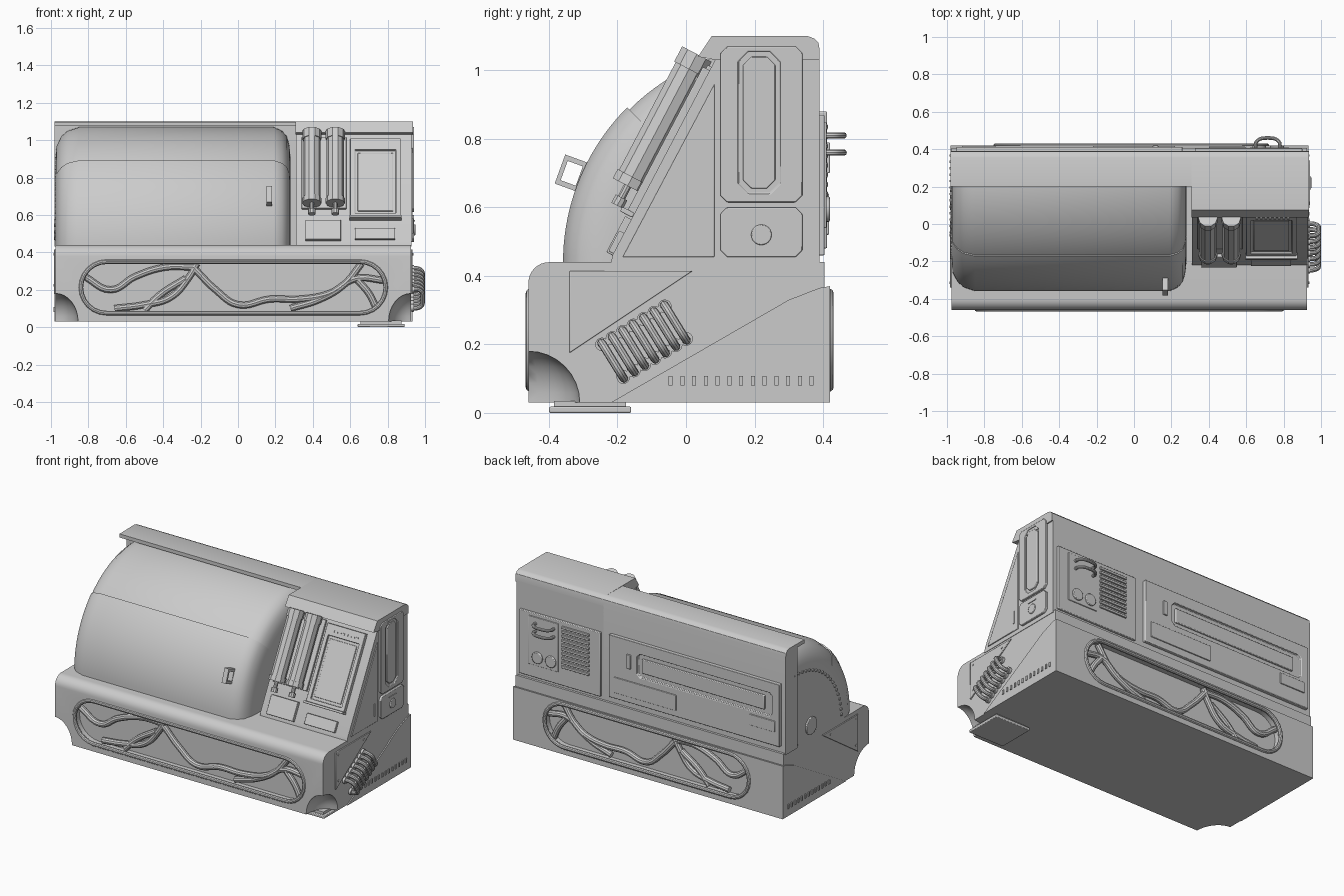
import bpy, bmesh, math
from mathutils import Matrix, Vector

cube = bpy.data.objects.get("Cube")
if cube:
    bpy.data.objects.remove(cube)

grey = bpy.data.materials.new("light_grey")
grey.use_nodes = True
grey.diffuse_color = (0.6, 0.6, 0.6, 1)
grey.node_tree.nodes["Principled BSDF"].inputs["Base Color"].default_value = (0.6, 0.6, 0.6, 1)


def finish(name, bm, bevel=0):
    bmesh.ops.recalc_face_normals(bm, faces=bm.faces)
    mesh = bpy.data.meshes.new(name)
    bm.to_mesh(mesh)
    bm.free()
    mesh.materials.append(grey)
    obj = bpy.data.objects.new(name, mesh)
    bpy.context.collection.objects.link(obj)
    if bevel:
        mod = obj.modifiers.new("soft_edges", 'BEVEL')
        mod.width, mod.segments, mod.limit_method = bevel, 2, 'ANGLE'
    return obj


def prism(name, pts, axis, lo, hi, bevel=0, matrix=None):
    """Extrude a 2D outline along an axis; the outline uses the other two axes in order."""
    bm = bmesh.new()

    def place(p, t):
        return {'X': (t, p[0], p[1]), 'Y': (p[0], t, p[1]), 'Z': (p[0], p[1], t)}[axis]
    a, b = [[bm.verts.new(place(p, t)) for p in pts] for t in (lo, hi)]
    bm.faces.new(a)
    bm.faces.new(b[::-1])
    for i in range(len(pts)):
        j = (i + 1) % len(pts)
        bm.faces.new((a[i], b[i], b[j], a[j]))
    if matrix:
        bm.transform(matrix)
    return finish(name, bm, bevel)


def rect(u0, u1, v0, v1, c=0):
    """Rectangle outline, with chamfered corners when c is set."""
    if not c:
        return [(u0, v0), (u1, v0), (u1, v1), (u0, v1)]
    return [(u0 + c, v0), (u1 - c, v0), (u1, v0 + c), (u1, v1 - c),
            (u1 - c, v1), (u0 + c, v1), (u0, v1 - c), (u0, v0 + c)]


def stadium(u0, u1, v0, v1, n=12):
    r, v = (v1 - v0) / 2, (v0 + v1) / 2
    pts = []
    for u, start in ((u1 - r, -math.pi / 2), (u0 + r, math.pi / 2)):
        for i in range(n + 1):
            a = start + math.pi * i / n
            pts.append((u + r * math.cos(a), v + r * math.sin(a)))
    return pts


def circle(u, v, r, n=24):
    return [(u + r * math.cos(math.tau * i / n), v + r * math.sin(math.tau * i / n)) for i in range(n)]


def tube(name, pts, r, cyclic=False, smooth=True):
    curve = bpy.data.curves.new(name, 'CURVE')
    curve.dimensions = '3D'
    curve.bevel_depth, curve.bevel_resolution, curve.resolution_u = r, 3, 6
    curve.use_fill_caps = True
    sp = curve.splines.new('BEZIER' if smooth else 'POLY')
    points = sp.bezier_points if smooth else sp.points
    points.add(len(pts) - 1)
    for bp, p in zip(points, pts):
        if smooth:
            bp.co = p
            bp.handle_left_type = bp.handle_right_type = 'AUTO'
        else:
            bp.co = (*p, 1)
    sp.use_cyclic_u = cyclic
    temp = bpy.data.objects.new(name + "_path", curve)
    bpy.context.collection.objects.link(temp)
    bpy.context.view_layer.update()
    mesh = bpy.data.meshes.new_from_object(temp.evaluated_get(bpy.context.evaluated_depsgraph_get()))
    bpy.data.objects.remove(temp)
    mesh.materials.clear()
    mesh.materials.append(grey)
    bpy.context.collection.objects.link(bpy.data.objects.new(name, mesh))


def cut(targets, cutter):
    for obj in targets:
        mod = obj.modifiers.new("cut", 'BOOLEAN')
        mod.operation, mod.solver, mod.object = 'DIFFERENCE', 'EXACT', cutter
        with bpy.context.temp_override(object=obj, active_object=obj):
            bpy.ops.object.modifier_apply(modifier=mod.name)
    bpy.data.objects.remove(cutter)


def lathe(name, profile, end_deg, steps):
    """Sweep an (x, radius) profile from the front upward about the drum axis."""
    bm = bmesh.new()
    rings = []
    for i in range(steps + 1):
        a = math.radians(end_deg * i / steps)
        rings.append([bm.verts.new((x, 0.28 - r * math.cos(a), 0.44 + r * math.sin(a))) for x, r in profile])
    for a, b in zip(rings, rings[1:]):
        for i in range(len(profile)):
            j = (i + 1) % len(profile)
            bm.faces.new((a[i], a[j], b[j], b[i]))
    bm.faces.new(rings[0])
    bm.faces.new(rings[-1][::-1])
    return finish(name, bm)


# Base body with rounded front edge, rear lower block and carved front corners
arc = [(-0.40 - 0.06 * math.sin(a), 0.38 + 0.06 * math.cos(a)) for a in [math.pi * i / 16 for i in range(9)]]
base = prism("base", [(-0.46, 0.03), (0.405, 0.03), (0.405, 0.44)] + arc, 'X', -0.975, 0.925)
block = prism("base_rear_block", [(-0.22, 0.03), (0.42, 0.03), (0.42, 0.37), (0.39, 0.365), (0.3, 0.33)], 'X', -0.98, 0.932)
for x in (-0.975, 0.925):
    bm = bmesh.new()
    bmesh.ops.create_uvsphere(bm, u_segments=32, v_segments=16, radius=1)
    bm.transform(Matrix.Translation((x, -0.46, 0.03)) @ Matrix.Diagonal((0.12, 0.15, 0.15, 1)))
    cut([base], finish("corner_cutter", bm))

# Stadium windows with branching lattice, front and rear
branches = [
    [(-.82, .27), (-.68, .2), (-.55, .27), (-.39, .32), (-.23, .32)],
    [(-.66, .1), (-.5, .12), (-.36, .16), (-.26, .27), (-.22, .34)],
    [(-.23, .31), (-.12, .2), (0, .12), (.17, .15), (.33, .15), (.49, .18), (.63, .26), (.78, .25)],
    [(.28, .1), (.44, .15), (.57, .23), (.66, .34)],
    [(.64, .25), (.7, .18), (.74, .1)],
    [(-.5, .09), (-.42, .17), (-.28, .26)],
]
for side, u0, u1, y, d in (("front", -0.84, 0.79, -0.455, 1), ("rear", -0.74, 0.71, 0.418, -1)):
    outline = stadium(u0, u1, 0.075, 0.35)
    cut([base, block], prism("window_cutter", outline, 'Y', y - 0.05, y + 0.05))
    tube(side + "_window_rim", [(u, y, v) for u, v in outline], 0.013, True, False)
    k = (u1 - u0) / 1.63
    for path in branches:
        tube(side + "_branch", [((u + 0.025) * k + (u0 + u1) / 2, y + d * 0.03, v) for u, v in path], 0.019)

# Side details on the base, both ends
for s, x in ((1, 0.925), (-1, -0.975)):
    lo, hi = sorted((x, x + s * 0.009))
    prism("corner_plate", [(-0.34, 0.175), (0.02, 0.415), (-0.34, 0.415)], 'X', lo, hi, 0.003)
    for y, z in ((-0.315, 0.225), (-0.315, 0.39), (-0.06, 0.39)):
        prism("plate_rivet", circle(y, z, 0.007, 10), 'X', lo - 0.003, hi + 0.003)
    for i in range(13):
        y = -0.045 + i * 0.0343
        prism("vent_slot", rect(y - 0.006, y + 0.006, 0.08, 0.107), 'X', lo - 0.003, hi + 0.003)
prism("foot", rect(-0.4, -0.16, 0, 0.018), 'X', 0.64, 0.89, 0.004)
prism("foot_neck", rect(-0.385, -0.175, 0.01, 0.035), 'X', 0.655, 0.875)

# Row of looped hoses
for i in range(7):
    a = Vector((0.9, -0.245 + i * 0.0305, 0.2 + i * 0.0185))
    b = a + Vector((0, 0.062, -0.095))
    tube("hose", [a, a + Vector((0.075, 0.004, -0.004)), (a + b) / 2 + Vector((0.087, 0, 0)),
                  b + Vector((0.075, -0.004, 0.004)), b], 0.0125)
    for p in (a, b):
        prism("hose_collar", circle(p.y, p.z, 0.02, 16), 'X', 0.92, 0.94)

# Rounded drum hood with raised door
shape = [(-.975, .48), (-.97, .53), (-.945, .58), (-.91, .61), (-.85, .63), (.19, .63),
         (.235, .61), (.262, .58), (.275, .53), (.28, .48)]
lathe("drum", [(-0.975, 0.02)] + shape + [(0.28, 0.02)], 98, 40)
lathe("drum_door", [(-0.965, 0.4)] + [(x * 0.999, r + 0.009) for x, r in shape] + [(0.27, 0.4)], 45, 20)
for i in range(20):
    a = math.radians(4 + i * 4.6)
    prism("dial_tick", circle(0.28 - 0.46 * math.cos(a), 0.44 + 0.46 * math.sin(a), 0.009, 8), 'X', -0.982, -0.97)
prism("dial_knob", circle(0.13, 0.52, 0.055), 'X', -0.985, -0.96, 0.004)
tilt = Matrix.Translation((0, -0.335, 0.7)) @ Matrix.Rotation(math.radians(-20), 4, 'X')
handle = prism("door_handle", rect(-0.035, 0.04, -0.045, 0.045), 'X', 0.152, 0.182, 0, tilt)
cut([handle], prism("handle_cutter", rect(-0.022, 0.025, -0.03, 0.03), 'X', 0.1, 0.25, 0, tilt))

# Rear housing and the angled cabinet with its cap
back_edge = [(0.355, 1.1), (0.375, 1.093), (0.387, 1.08), (0.39, 1.06)]
prism("rear_housing", [(0.2, 1.075), (0.2, 1.098)] + back_edge + [(0.39, 0.43), (0.27, 0.43), (0.27, 1.075)], 'X', -0.98, 0.312)
prism("cabinet", [(-0.22, 0.43), (-0.215, 0.46), (0.09, 1.04), (0.39, 1.04), (0.39, 0.43)], 'X', 0.31, 0.928)
prism("cabinet_cap", [(0.035, 1.04), (0.075, 1.1)] + back_edge + [(0.39, 1.03), (0.09, 1.03)], 'X', 0.308, 0.936)

# Cabinet side panels
lo = 0.92
prism("side_slope_panel", [(-0.185, 0.455), (0.083, 0.455), (0.083, 0.96)], 'X', lo, 0.934, 0.003)
prism("side_slot", rect(0.045, 0.055, 0.5, 0.58), 'X', lo, 0.938)
upper = prism("side_upper_panel", rect(0.1, 0.34, 0.615, 1.07, 0.02), 'X', lo, 0.942, 0.003)
cut([upper], prism("octagon_cutter", rect(0.152, 0.275, 0.64, 1.055, 0.03), 'X', 0.932, 1))
prism("side_window", rect(0.166, 0.261, 0.655, 1.04, 0.025), 'X', lo, 0.94, 0.003)
prism("side_lower_panel", rect(0.1, 0.34, 0.455, 0.6, 0.02), 'X', lo, 0.942, 0.003)
prism("side_button", circle(0.22, 0.52, 0.03), 'X', lo, 0.948, 0.003)
prism("side_button_slot", rect(0.185, 0.255, 0.566, 0.572), 'X', lo, 0.946)

# Sloped control face: local x across, y up the slope, z outward
up = Vector((0, 0.305, 0.58)).normalized()
out = Vector((1, 0, 0)).cross(up)
slope = Matrix.Translation((0, -0.215, 0.46)) @ Matrix((Vector((1, 0, 0)), up, out)).transposed().to_4x4()


def panel(name, x0, x1, z0, z1, lo, hi, bevel=0.003):
    pts = rect(x0, x1, (z0 - 0.46) / up.z, (z1 - 0.46) / up.z)
    return prism(name, pts, 'Z', lo, hi, bevel, slope)


screen = panel("screen_panel", 0.6, 0.87, 0.575, 1.0, -0.01, 0.022)
cut([screen], panel("screen_cutter", 0.625, 0.845, 0.6, 0.94, 0.008, 0.1, 0))
panel("screen", 0.64, 0.83, 0.615, 0.925, 0, 0.014)
panel("screen_ledge", 0.595, 0.875, 0.57, 0.583, 0, 0.04)
for i in range(8):
    panel("screen_light", 0.65 + i * 0.024, 0.663 + i * 0.024, 0.96, 0.97, 0, 0.026, 0)
panel("label_panel", 0.36, 0.55, 0.46, 0.565, -0.01, 0.02)
panel("lower_panel", 0.625, 0.84, 0.465, 0.525, -0.01, 0.016)
panel("canister_rack", 0.34, 0.58, 0.63, 1.01, -0.01, 0.012)

# Pair of canisters with caps and nozzles
for x in (0.395, 0.52):
    def along(s):
        return slope @ Vector((x, s, 0.055))
    for name, s0, s1, r in (("canister", 0.2, 0.61, 0.046), ("canister_collar", 0.2, 0.23, 0.051),
                            ("canister_cap", 0.585, 0.635, 0.051), ("canister_neck", 0.16, 0.2, 0.012),
                            ("canister_nozzle", 0.135, 0.162, 0.02)):
        tube(name, [along(s0), along(s1)], r, False, False)

# Rear cabinet plate: grille, loop handles and knobs
prism("rear_cabinet_plate", rect(0.325, 0.9, 0.46, 0.87), 'Y', 0.38, 0.405, 0.004)
prism("rear_control_plate", rect(0.62, 0.83, 0.54, 0.85), 'Y', 0.38, 0.41, 0.003)
for i in range(10):
    z = 0.575 + i * 0.028
    prism("grille_slat", rect(0.4, 0.595, z, z + 0.016), 'Y', 0.39, 0.414, 0.003)
for z in (0.76, 0.81):
    tube("rear_loop_handle", [(0.65, 0.4, z), (0.655, 0.44, z), (0.715, 0.46, z), (0.775, 0.44, z), (0.78, 0.4, z)], 0.0095)
for x in (0.67, 0.765):
    prism("rear_knob", circle(x, 0.595, 0.037), 'Y', 0.39, 0.42, 0.004)

# Rear housing plate: long slot and small panels
plate = prism("rear_housing_plate", rect(-0.95, 0.26, 0.48, 0.88), 'Y', 0.38, 0.412, 0.004)
cut([plate], prism("slot_cutter", rect(-0.9, 0.06, 0.66, 0.81, 0.02), 'Y', 0.396, 0.5))
prism("rear_slot_bar", rect(-0.84, 0.03, 0.69, 0.78), 'Y', 0.38, 0.408, 0.004)
prism("rear_slot_latch", rect(0.1, 0.13, 0.7, 0.79), 'Y', 0.4, 0.42, 0.003)
prism("rear_label_panel", rect(-0.22, 0.22, 0.52, 0.62), 'Y', 0.4, 0.418, 0.003)
prism("rear_small_panel", rect(-0.92, -0.74, 0.57, 0.64), 'Y', 0.4, 0.418, 0.003)

# Smooth shading with sharp edges kept
bpy.ops.object.select_all(action='DESELECT')
meshes = [o for o in bpy.context.collection.objects if o.type == 'MESH']
for o in meshes:
    o.select_set(True)
bpy.context.view_layer.objects.active = meshes[0]
bpy.ops.object.shade_smooth_by_angle(angle=math.radians(32))
